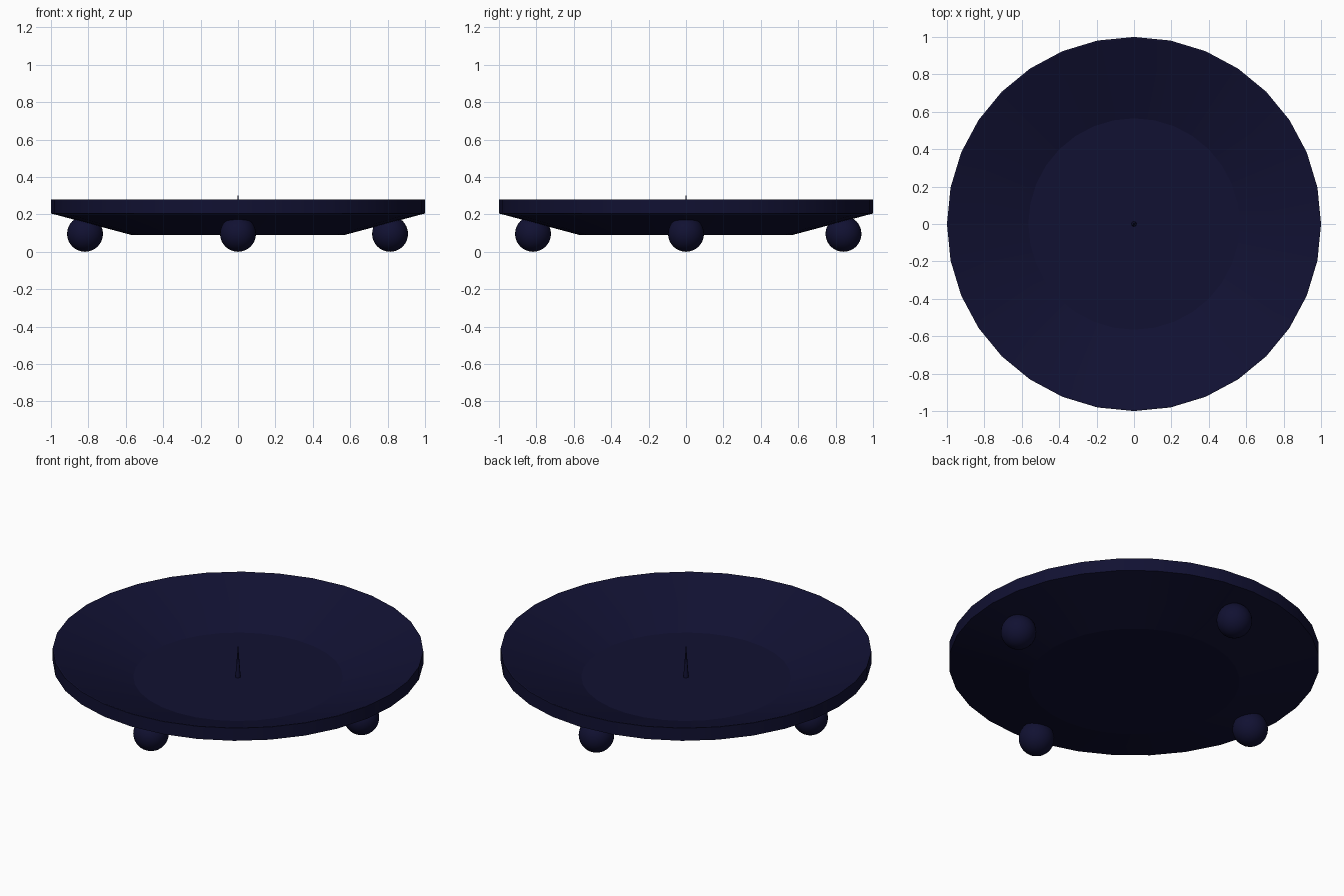
import bpy, math

if "Cube" in bpy.data.objects:
    bpy.data.objects.remove(bpy.data.objects["Cube"])

navy = bpy.data.materials.new("dark_navy_metal")
navy.diffuse_color = (0.0055, 0.0055, 0.032, 1)
navy.use_nodes = True
navy.node_tree.nodes["Principled BSDF"].inputs["Base Color"].default_value = navy.diffuse_color


def finish(obj, name, angle):
    obj.name = name
    obj.data.materials.append(navy)
    bpy.ops.object.select_all(action='DESELECT')
    obj.select_set(True)
    bpy.context.view_layer.objects.active = obj
    bpy.ops.object.shade_smooth_by_angle(angle=math.radians(angle))


def lathe(name, profile, sides):
    # Revolve (radius, z) rings and cap both ends
    verts = [(r * math.cos(2 * math.pi * i / sides), r * math.sin(2 * math.pi * i / sides), z)
             for r, z in profile for i in range(sides)]
    faces = []
    for k in range(len(profile) - 1):
        for i in range(sides):
            j = (i + 1) % sides
            faces.append((k * sides + i, k * sides + j, (k + 1) * sides + j, (k + 1) * sides + i))
    faces.append(tuple(reversed(range(sides))))
    faces.append(tuple(range((len(profile) - 1) * sides, len(profile) * sides)))
    mesh = bpy.data.meshes.new(name)
    mesh.from_pydata(verts, [], faces)
    obj = bpy.data.objects.new(name, mesh)
    bpy.context.collection.objects.link(obj)
    finish(obj, name, 13)


# Shallow dish: flat base, flared side, upright rim, sloped inside and flat floor
lathe("dish", [(0.57, 0.09), (1.0, 0.205), (1.0, 0.28), (0.993, 0.28), (0.565, 0.12)], 32)

# Candle spike
bpy.ops.mesh.primitive_cone_add(vertices=8, radius1=0.015, radius2=0.001, depth=0.19,
                                location=(0, 0, 0.21))
finish(bpy.context.object, "candle_spike", 60)

# Four ball feet
feet = {"left_foot": (-0.818, 0), "right_foot": (0.813, 0),
        "front_foot": (0, -0.818), "back_foot": (0, 0.842)}
for name, (x, y) in feet.items():
    bpy.ops.mesh.primitive_uv_sphere_add(segments=32, ring_count=16, radius=0.096,
                                         location=(x, y, 0.1))
    finish(bpy.context.object, name, 30)
    bpy.context.object.location.z = 0.096
